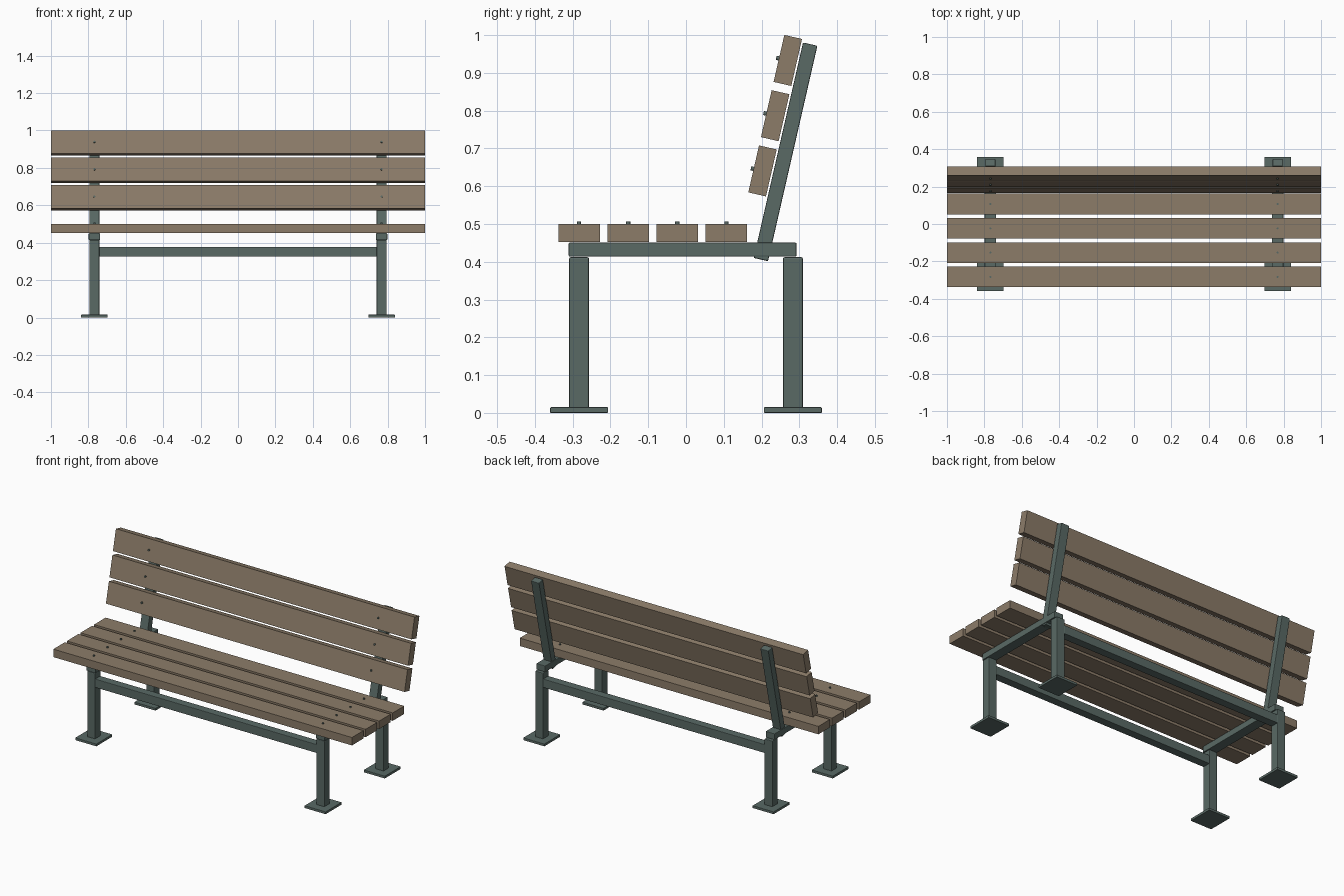
import bpy, math
from mathutils import Vector, Matrix

if "Cube" in bpy.data.objects:
    bpy.data.objects.remove(bpy.data.objects["Cube"])


def material(name, rgb):
    m = bpy.data.materials.new(name)
    m.diffuse_color = (*rgb, 1)
    m.use_nodes = True
    m.node_tree.nodes["Principled BSDF"].inputs["Base Color"].default_value = m.diffuse_color
    return m


WOOD = material("weathered_wood", (0.262, 0.202, 0.141))
METAL = material("green_grey_metal", (0.100, 0.142, 0.130))
LEAN = math.radians(12.9)
UP = Vector((0, math.sin(LEAN), math.cos(LEAN)))       # along the backrest
OUT = Vector((0, -math.cos(LEAN), math.sin(LEAN)))     # out of its front face


def box(name, centre, size, mat, tilt=0.0, bevel=0.0):
    bpy.ops.mesh.primitive_cube_add(size=1, location=centre, rotation=(-tilt, 0, 0))
    o = bpy.context.object
    o.name = name
    o.data.transform(Matrix.Diagonal((*size, 1)))
    o.data.materials.append(mat)
    if bevel:
        b = o.modifiers.new("rounded_edges", "BEVEL")
        b.width = bevel
        b.segments = 2
    return o


def bolt(name, base, axis):
    # short round head standing proud of the slat
    rot = axis.to_track_quat('Z', 'Y').to_euler()
    bpy.ops.mesh.primitive_cylinder_add(vertices=12, radius=0.0055, depth=0.016,
                                        location=base, rotation=rot)
    o = bpy.context.object
    o.name = name
    o.data.materials.append(METAL)


# Metal frame, one on each side
X = 0.768
for sx in (-1, 1):
    x = sx * X
    for sy, end in ((-1, "front"), (1, "rear")):
        box(end + "_leg", (x, sy * 0.283, 0.2115), (0.054, 0.053, 0.401), METAL, bevel=0.004)
        box(end + "_foot_plate", (x, sy * 0.283, 0.0075), (0.142, 0.153, 0.015), METAL, bevel=0.002)
    box("seat_support", (x, -0.009, 0.432), (0.06, 0.603, 0.037), METAL, bevel=0.003)
    post = Vector((x, 0.2635, 0.691))
    box("back_post", post, (0.054, 0.039, 0.585), METAL, LEAN, bevel=0.003)

# Cross rails between the legs
for y, end in ((-0.283, "front"), (0.283, "rear")):
    box(end + "_cross_rail", (0, y, 0.351), (2 * X - 0.05, 0.05, 0.052), METAL, bevel=0.003)

# Seat slats with bolts
for i in range(4):
    y = -0.283 + i * 0.13
    box("seat_slat", (0, y, 0.476), (2, 0.11, 0.048), WOOD)
    for sx in (-1, 1):
        bolt("seat_bolt", Vector((sx * X, y, 0.499)), Vector((0, 0, 1)))

# Backrest slats with bolts
for i in range(3):
    c = Vector((0, 0.2025, 0.6405)) + UP * (i * 0.15)
    box("back_slat", c, (2, 0.048, 0.1275), WOOD, LEAN)
    for sx in (-1, 1):
        bolt("back_bolt", c + OUT * 0.0235 + Vector((sx * X, 0, 0)), OUT)
